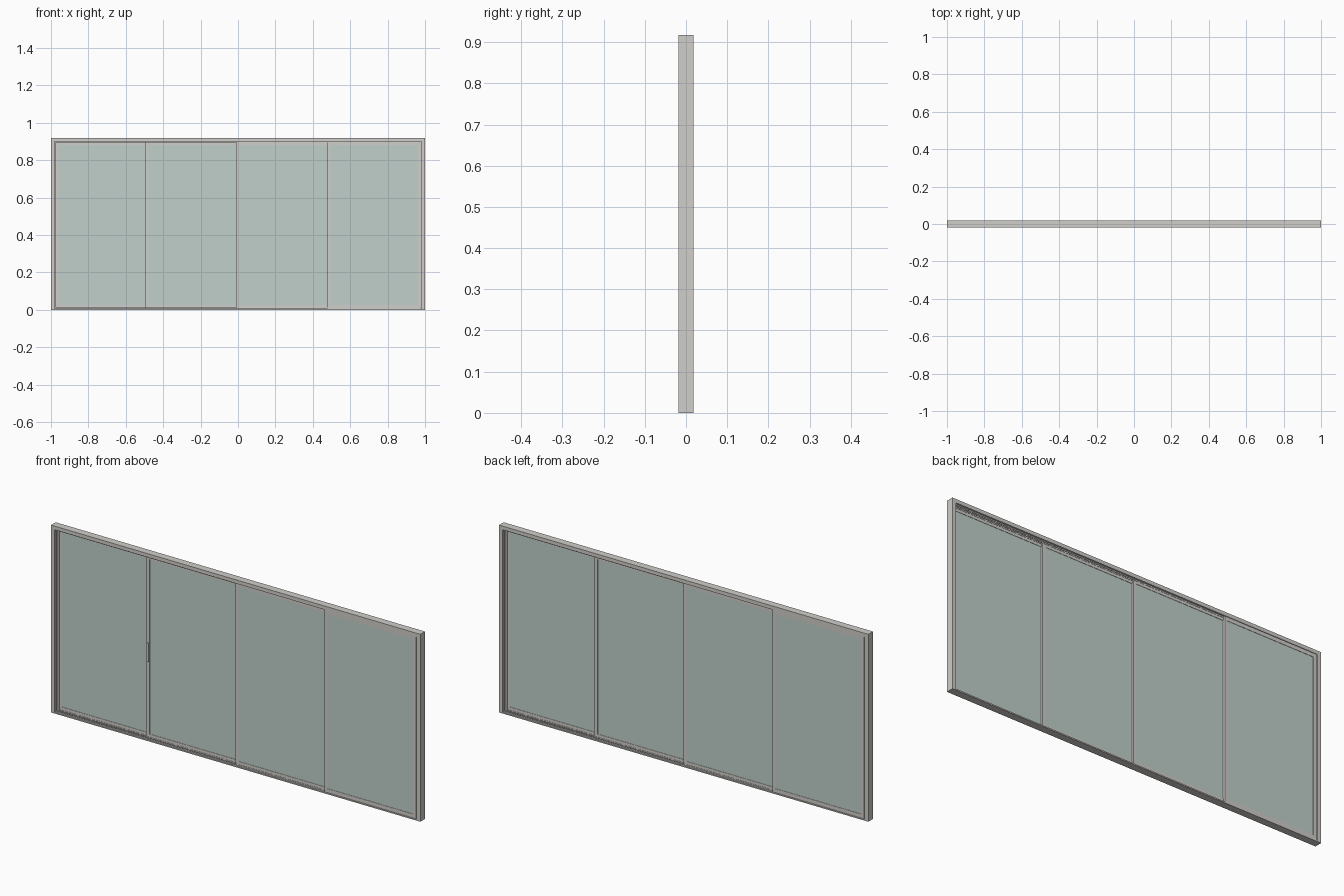
import bpy

if "Cube" in bpy.data.objects:
    bpy.data.objects.remove(bpy.data.objects["Cube"])

H, D = 0.917, 0.018           # overall height, half depth
PITCH = 0.0086                # spacing of the four sliding tracks
PT = 0.0065                   # sash thickness
ST = 0.016                    # sash stile width


def material(name, rgb):
    m = bpy.data.materials.new(name)
    m.diffuse_color = (*rgb, 1)
    m.use_nodes = True
    m.node_tree.nodes["Principled BSDF"].inputs["Base Color"].default_value = m.diffuse_color
    return m


FRAME = material("frame_grey", (0.63, 0.62, 0.59))
GLASS = material("pale_glass", (0.53, 0.63, 0.60))


def box(name, x, y, z, mat=FRAME):
    """Box from (min, max) pairs on each axis."""
    c = [(a + b) / 2 for a, b in (x, y, z)]
    bpy.ops.mesh.primitive_cube_add(size=1, location=c)
    o = bpy.context.object
    o.name = name
    o.scale = [b - a for a, b in (x, y, z)]
    bpy.ops.object.transform_apply(location=False, rotation=False, scale=True)
    o.data.materials.append(mat)
    return o


# Outer frame: head, sill and two jambs
JX, Z0, Z1 = 0.98, 0.006, 0.899
box("head", (-1, 1), (-D, D), (Z1, H))
box("sill", (-1, 1), (-D, D), (0, Z0))
for name, s in (("left", -1), ("right", 1)):
    box(name + "_jamb", sorted((s * JX, s)), (-D, D), (Z0, Z1))

# Thin guide fins between the tracks, on all four sides
for i in range(3):
    y = (i - 1) * PITCH
    ys = (y - 0.0006, y + 0.0006)
    box("head_guide", (-JX, JX), ys, (Z1 - 0.006, Z1))
    box("sill_guide", (-JX, JX), ys, (Z0, Z0 + 0.006))
    for s in (-1, 1):
        box("jamb_guide", sorted((s * JX, s * (JX - 0.006))), ys, (Z0, Z1))

# Four sashes, stepping from the back track (left) to the front track (right)
edges = [-0.976, -0.487, 0, 0.487, 0.976]
for i in range(4):
    a = edges[i] - (ST / 2 if i else 0)
    b = edges[i + 1] + (ST / 2 if i < 3 else 0)
    y = (1.5 - i) * PITCH
    ys = (y - PT / 2, y + PT / 2)
    zb, zt = Z0 + 0.001, Z1 - 0.001
    n = f"sash_{i + 1}"
    box(n + "_left_stile", (a, a + ST), ys, (zb, zt))
    box(n + "_right_stile", (b - ST, b), ys, (zb, zt))
    box(n + "_bottom_rail", (a + ST, b - ST), ys, (zb, 0.026))
    box(n + "_top_rail", (a + ST, b - ST), ys, (0.88, zt))
    box(n + "_glass", (a + ST, b - ST), (y - 0.0016, y + 0.0016), (0.026, 0.88), GLASS)

# Small pull handle on the second sash
yf = 0.5 * PITCH - PT / 2
box("pull_handle", (-0.492, -0.482), (yf - 0.005, yf), (0.38, 0.47))
